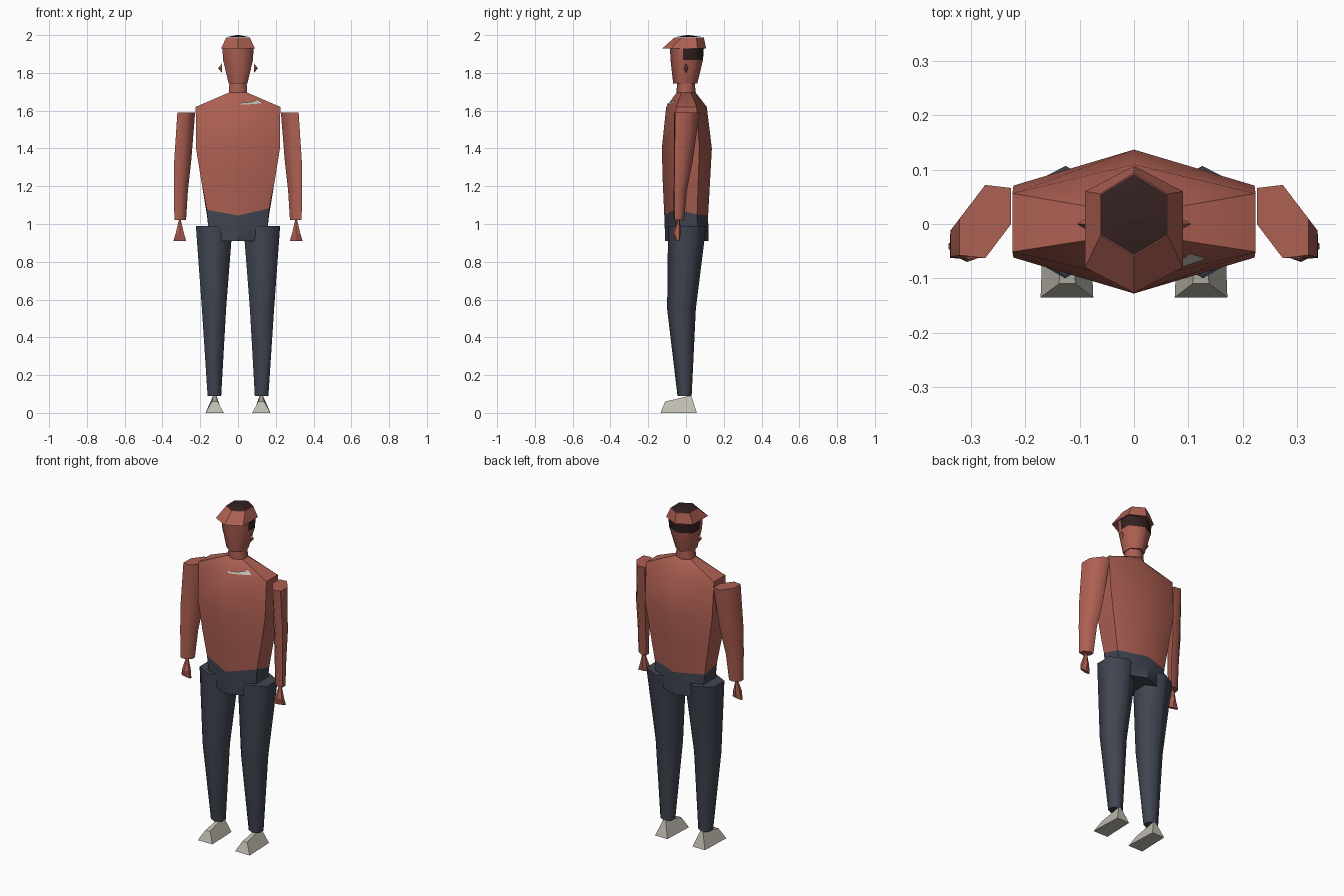
import bpy, bmesh, math
from mathutils import Vector

if "Cube" in bpy.data.objects:
    bpy.data.objects.remove(bpy.data.objects["Cube"], do_unlink=True)


def material(name, r, g, b):
    m = bpy.data.materials.new(name)
    m.use_nodes = True
    m.diffuse_color = (r, g, b, 1)
    bsdf = m.node_tree.nodes["Principled BSDF"]
    bsdf.inputs["Base Color"].default_value = (r, g, b, 1)
    bsdf.inputs["Roughness"].default_value = 0.8
    return m


RED = material("brick red", 0.42, 0.115, 0.085)
NAVY = material("dark slate blue", 0.05, 0.06, 0.082)
GREY = material("warm light grey", 0.52, 0.5, 0.43)
HAIR = material("dark brown", 0.035, 0.015, 0.015)


def hexagon(cx, z, hx, front, back, k=0.5, shear=0.0):
    """Six-sided section with its points at the front and back."""
    mid, half = (front + back) / 2, (back - front) / 2
    shape = [(0, -1), (1, -k), (1, k), (0, 1), (-1, k), (-1, -k)]
    return [Vector((cx + hx * x, mid + half * y - shear * hx * x, z)) for x, y in shape]


def finish(name, bm, mats, angle, mirror=False):
    bmesh.ops.recalc_face_normals(bm, faces=bm.faces)
    mesh = bpy.data.meshes.new(name)
    bm.to_mesh(mesh)
    bm.free()
    for m in mats:
        mesh.materials.append(m)
    obj = bpy.data.objects.new(name, mesh)
    bpy.context.collection.objects.link(obj)
    bpy.ops.object.select_all(action='DESELECT')
    obj.select_set(True)
    bpy.context.view_layer.objects.active = obj
    bpy.ops.object.shade_smooth_by_angle(angle=math.radians(angle))
    if mirror:
        mod = obj.modifiers.new("other_side", 'MIRROR')
        mod.use_mirror_merge = False
    return obj


def loft(rings):
    """Skin a stack of sections and close both ends."""
    bm = bmesh.new()
    loops = [[bm.verts.new(p) for p in ring] for ring in rings]
    n = len(loops[0])
    for a, b in zip(loops, loops[1:]):
        for i in range(n):
            j = (i + 1) % n
            bm.faces.new((a[i], a[j], b[j], b[i]))
    bm.faces.new(loops[0][::-1])
    bm.faces.new(loops[-1])
    return bm


def limb(name, sections, mat, angle=65, mirror=True):
    return finish(name, loft([hexagon(*s) for s in sections]), [mat], angle, mirror)


# Torso: shirt with an uneven hem, and the hips continuing below it
hem = hexagon(0, 1.06, 0.165, -0.115, 0.117)
for point, dz in zip(hem, (-0.015, 0.022, -0.01, -0.015, -0.01, 0.015)):
    point.z += dz
shoulder = hexagon(0, 1.62, 0.224, -0.105, 0.11)
collar = hexagon(0, 1.695, 0.05, -0.05, 0.052)
finish("shirt", loft([
    hem,
    hexagon(0, 1.22, 0.193, -0.123, 0.127),
    hexagon(0, 1.4, 0.222, -0.128, 0.137),
    shoulder, collar]), [RED], 40)
finish("hips", loft([
    hexagon(0, 0.91, 0.142, -0.11, 0.118),
    hexagon(0, 0.99, 0.158, -0.113, 0.118),
    hem]), [NAVY], 40)

# Chest badge: thin curved strip lying on the front left shoulder slope
bm = bmesh.new()
a, b, c, d = shoulder[0], shoulder[1], collar[1], collar[0]
normal = (b - a).cross(d - a).normalized()
rows = []
for i in range(7):
    t = i / 6
    u = 0.02 + 0.7 * t
    rows.append([bm.verts.new(a.lerp(b, u).lerp(d.lerp(c, u), v) + normal * 0.006)
                 for v in (0.12 + 0.1 * t * t, 0.24 + 0.24 * t * t)])
for p, q in zip(rows, rows[1:]):
    bm.faces.new((p[0], q[0], q[1], p[1]))
finish("chest_badge", bm, [GREY], 30)

# Neck
limb("neck", [(0, 1.68, 0.05, -0.05, 0.05), (0, 1.76, 0.045, -0.048, 0.048)],
     RED, mirror=False)

# Head, with hair painted on the upper back
bm = loft([hexagon(*s) for s in (
    (0, 1.745, 0.05, -0.068, 0.06),
    (0, 1.868, 0.079, -0.082, 0.09),
    (0, 1.94, 0.083, -0.085, 0.095))])
bmesh.ops.bisect_plane(bm, geom=bm.verts[:] + bm.edges[:] + bm.faces[:],
                       plane_co=(0, -0.015, 0), plane_no=(0, 1, 0))
for f in bm.faces:
    centre = f.calc_center_median()
    f.material_index = int(centre.y > -0.015 and centre.z > 1.87)
finish("head", bm, [RED, HAIR], 65)

# Ears: small pointed diamonds standing off the head
bm = bmesh.new()
bmesh.ops.create_cone(bm, cap_ends=True, segments=4, radius1=1, radius2=0, depth=1)
for v in bm.verts:
    x, y, z = v.co
    v.co = (0.095 + 0.02 * z, 0.012 * y, 1.825 + 0.025 * x)
finish("ears", bm, [RED], 30, mirror=True)

# Cap with a forward brim and a dark crown opening
limb("cap", [(0, 1.928, 0.09, -0.127, 0.107, 0.6),
             (0, 1.988, 0.062, -0.06, 0.094)], RED, 30, mirror=False)
limb("cap_crown", [(0, 1.989, 0.061, -0.058, 0.092),
                   (0, 2.0, 0.008, 0.004, 0.02)], HAIR, 30, mirror=False)

# Arms and hands
limb("arms", [(0.306, 1.02, 0.031, -0.065, -0.01, 0.5, 0.3),
              (0.302, 1.18, 0.037, -0.065, 0.005, 0.5, 0.4),
              (0.293, 1.33, 0.045, -0.063, 0.035, 0.5, 0.5),
              (0.274, 1.59, 0.047, -0.063, 0.072, 0.5, 0.6)], RED)
limb("hands", [(0.308, 0.91, 0.034, -0.056, -0.038, 0.5, -0.2),
               (0.308, 0.95, 0.022, -0.07, -0.026),
               (0.308, 1.022, 0.005, -0.045, -0.033)], RED, 30)

# Trouser legs
limb("legs", [(0.125, 0.09, 0.036, -0.045, 0.03),
              (0.127, 0.55, 0.064, -0.1, 0.052),
              (0.126, 0.99, 0.097, -0.095, 0.107)], NAVY)

# Shoes: wedges with a ridge running from ankle to toe
bm = bmesh.new()
base = [bm.verts.new((x, y, 0)) for x, y in
        ((0.075, -0.135), (0.172, -0.135), (0.165, 0.057), (0.083, 0.057))]
toe = [bm.verts.new((x, -0.11, 0.06)) for x in (0.108, 0.138)]
ankle = [bm.verts.new((x, 0.028, 0.093)) for x in (0.115, 0.131)]
for face in ((base[3], base[2], base[1], base[0]),
             (base[0], base[1], toe[1], toe[0]),
             (base[2], base[3], ankle[0], ankle[1]),
             (base[1], base[2], ankle[1], toe[1]),
             (base[3], base[0], toe[0], ankle[0]),
             (toe[0], toe[1], ankle[1], ankle[0])):
    bm.faces.new(face)
finish("shoes", bm, [GREY], 50, mirror=True)
